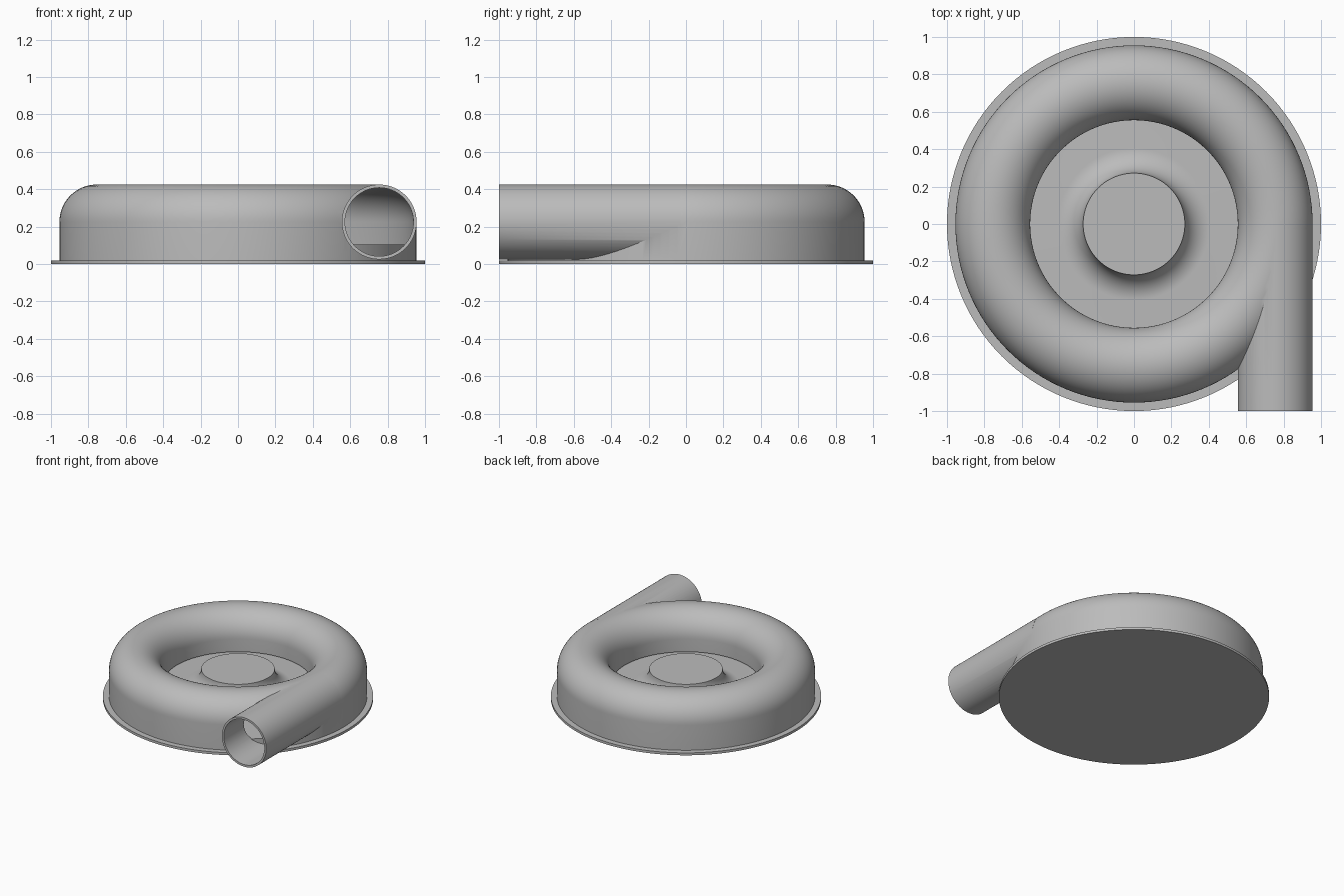
import bpy, bmesh
from math import pi, sin, cos, radians
from mathutils import Matrix, Vector

if "Cube" in bpy.data.objects:
    bpy.data.objects.remove(bpy.data.objects["Cube"])

grey = bpy.data.materials.new("cast_grey")
grey.use_nodes = True
COLOUR = (0.5, 0.5, 0.5, 1)
grey.diffuse_color = COLOUR
grey.node_tree.nodes["Principled BSDF"].inputs["Base Color"].default_value = COLOUR

TUBE_R, TUBE_Z = 0.755, 0.225      # centre of the round channel
OUTER, INNER = 0.2, 0.183          # channel radius outside and inside


def finish(name, bm):
    bmesh.ops.recalc_face_normals(bm, faces=bm.faces)
    mesh = bpy.data.meshes.new(name)
    bm.to_mesh(mesh)
    bm.free()
    mesh.materials.append(grey)
    ob = bpy.data.objects.new(name, mesh)
    bpy.context.collection.objects.link(ob)
    return ob


def lathe(name, profile, closed, steps=128):
    """Spin an (r, z) profile around the vertical axis."""
    bm = bmesh.new()
    verts = [bm.verts.new((r, 0, z)) for r, z in profile]
    pairs = list(zip(verts, verts[1:]))
    if closed:
        pairs.append((verts[-1], verts[0]))
    edges = [bm.edges.new(p) for p in pairs]
    bmesh.ops.spin(bm, geom=verts + edges, cent=(0, 0, 0), axis=(0, 0, 1),
                   angle=2 * pi, steps=steps, use_duplicate=False)
    bmesh.ops.remove_doubles(bm, verts=bm.verts, dist=1e-4)
    return finish(name, bm)


def arc(cx, cz, radius, start, end, count):
    angles = [radians(start + (end - start) * i / count) for i in range(count + 1)]
    return [(cx + radius * cos(a), cz + radius * sin(a)) for a in angles]


def pipe(name, radius, y0, y1):
    bm = bmesh.new()
    place = Matrix.Translation(Vector((TUBE_R, (y0 + y1) / 2, TUBE_Z))) @ Matrix.Rotation(pi / 2, 4, 'X')
    bmesh.ops.create_cone(bm, cap_ends=True, segments=64, radius1=radius,
                          radius2=radius, depth=y1 - y0, matrix=place)
    return finish(name, bm)


def boolean(target, other, operation):
    mod = target.modifiers.new(operation.lower(), 'BOOLEAN')
    mod.operation, mod.solver, mod.object = operation, 'EXACT', other
    activate(target)
    bpy.ops.object.modifier_apply(modifier=mod.name)
    bpy.data.objects.remove(other)


def activate(ob):
    bpy.ops.object.select_all(action='DESELECT')
    ob.select_set(True)
    bpy.context.view_layer.objects.active = ob


# Ring housing: straight outer wall, rounded top, short inner wall
LIP = 0.12
shell = arc(TUBE_R, TUBE_Z, OUTER, 180, 0, 32)
housing = lathe("housing", [(0.9, LIP), (TUBE_R - OUTER, LIP)] + shell
                + [(TUBE_R + OUTER, 0.018), (0.9, 0.018)], True)

# Tangential outlet pipe, then the hollow channel and bore
boolean(housing, pipe("outlet_pipe", OUTER, -1, -0.03), 'UNION')
hollow = arc(TUBE_R, TUBE_Z, INNER, 180, 0, 32)
boolean(housing, lathe("channel_cutter", [(TUBE_R - INNER, -0.1)] + hollow
                       + [(TUBE_R + INNER, -0.1)], True), 'DIFFERENCE')
boolean(housing, pipe("bore_cutter", INNER, -1.1, -0.03), 'DIFFERENCE')

# Base plate
base = lathe("base_plate", [(0, 0), (1, 0), (1, 0.02), (0, 0.02)], False)

# Raised floor with a flared central hub
FLARE, FLOOR, HUB = 0.135, 0.105, 0.272
flare = arc(HUB + FLARE, FLOOR + FLARE, FLARE, 270, 180, 16)
hub = lathe("floor_and_hub", [(0, 0.015), (0.943, 0.015), (0.943, FLOOR)] + flare
            + [(0, FLOOR + FLARE)], False)

for ob in (housing, base, hub):
    activate(ob)
    bpy.ops.object.shade_smooth_by_angle(angle=radians(30))
